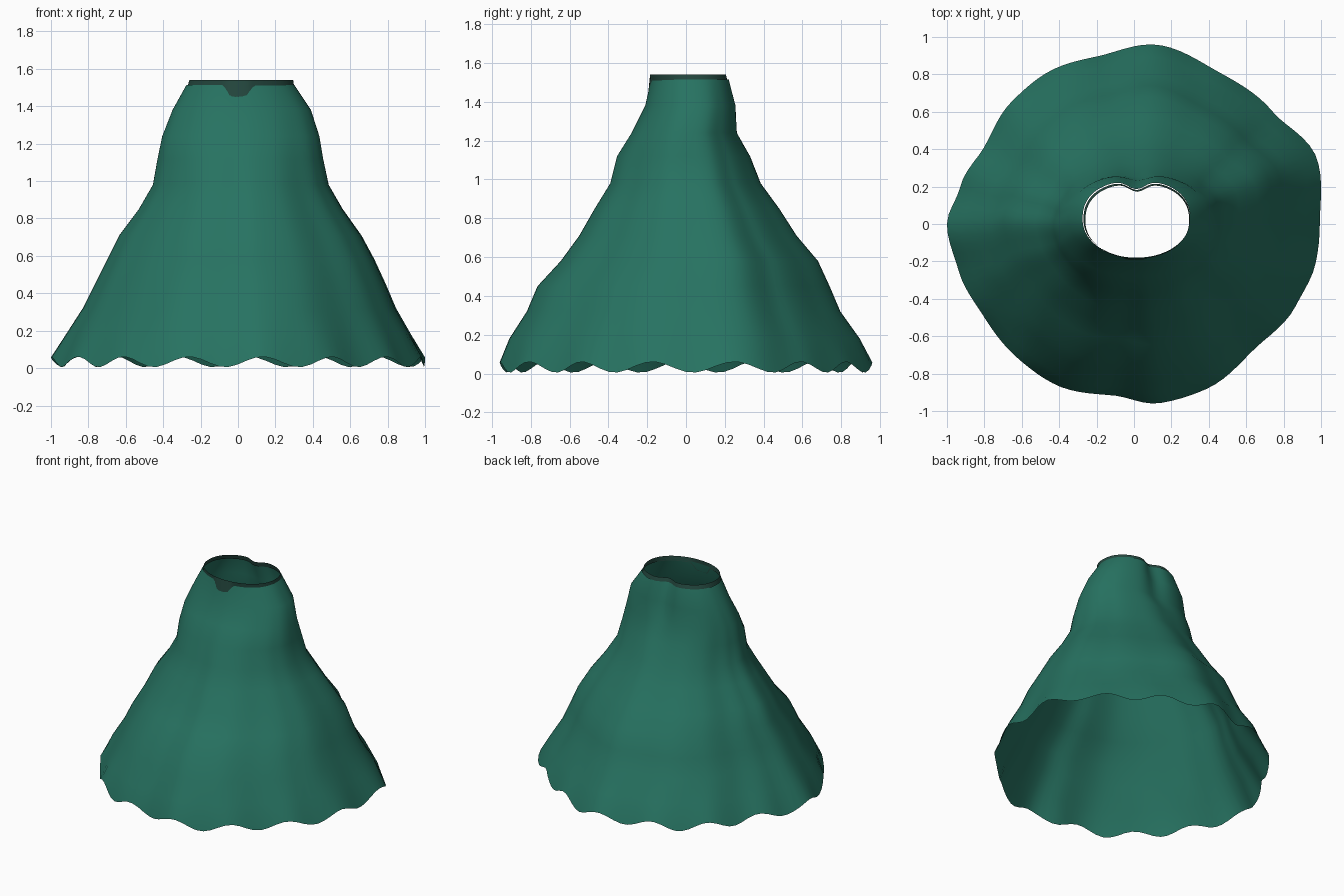
import bpy, bmesh, math
from mathutils import Vector

if "Cube" in bpy.data.objects:
    bpy.data.objects.remove(bpy.data.objects["Cube"])

N = 120  # points around each ring


def material(name, rgb):
    m = bpy.data.materials.new(name)
    m.diffuse_color = (*rgb, 1)
    m.use_nodes = True
    m.node_tree.nodes["Principled BSDF"].inputs["Base Color"].default_value = m.diffuse_color
    return m


green = material("green cloth", (0.02, 0.17, 0.12))
dark = material("dark green trim", (0.018, 0.065, 0.05))

# height, left, right, front, back reach of the skirt
PROFILE = [
    (1.515, -.275, .30, -.18, .22), (1.38, -.35, .39, -.21, .255),
    (1.24, -.405, .435, -.28, .262), (1.12, -.43, .455, -.355, .33),
    (.98, -.455, .485, -.39, .385), (.85, -.53, .56, -.47, .48),
    (.71, -.635, .66, -.55, .57), (.58, -.70, .73, -.645, .68),
    (.45, -.765, .79, -.765, .74), (.32, -.83, .845, -.82, .795),
    (.18, -.92, .925, -.91, .895), (.033, -1, 1, -.96, .96),
]
# hem outline: angle in degrees, radius
HEM = [(0, 1.0), (20, 1.045), (39, .96), (61, .935), (82, .97), (102, .92),
       (119, .935), (135, .926), (152, .90), (168, .95), (180, 1.0), (195, .97),
       (212, .943), (229, .95), (244, .957), (264, .925), (278, .97),
       (294, .967), (314, .933), (333, .975), (348, 1.0), (360, 1.0)]


def hem_radius(deg):
    for (a, ra), (b, rb) in zip(HEM, HEM[1:]):
        if a <= deg <= b:
            f = (deg - a) / (b - a)
            f = f * f * (3 - 2 * f)
            return ra + (rb - ra) * f


def fit(points, box):
    """Stretch an outline so it fills left, right, front, back exactly."""
    x0, x1 = min(p.x for p in points), max(p.x for p in points)
    y0, y1 = min(p.y for p in points), max(p.y for p in points)
    l, r, f, b = box
    return [Vector((l + (p.x - x0) / (x1 - x0) * (r - l),
                    f + (p.y - y0) / (y1 - y0) * (b - f))) for p in points]


ANGLES = [math.tau * i / N for i in range(N)]
hem_shape = fit([Vector((math.cos(a), math.sin(a))) * hem_radius(math.degrees(a))
                 for a in ANGLES], (-1, 1, -1, 1))


def waist_shape(notch):
    """Rounded oval with a dent at the middle of the back."""
    pts = []
    for a in ANGLES:
        c, s = math.cos(a), math.sin(a)
        k = .85 if s > 0 else .97
        x = math.copysign(abs(c) ** k, c)
        y = math.copysign(abs(s) ** k, s)
        if s > 0:
            y -= notch * math.exp(-(x / .22) ** 2)
        pts.append(Vector((x, y)))
    return fit(pts, (-1, 1, -1, 1))


def outline(z, box):
    t = min(1, max(0, (1.5 - z) / .75))
    top = waist_shape(.22 * max(0, 1 - t * 1.6))
    return fit([p.lerp(q, t) for p, q in zip(top, hem_shape)], box)


def loft(name, rings, mat):
    bm = bmesh.new()
    loops = [[bm.verts.new(p) for p in ring] for ring in rings]
    for up, low in zip(loops, loops[1:]):
        for i in range(N):
            j = (i + 1) % N
            bm.faces.new((low[i], low[j], up[j], up[i]))
    me = bpy.data.meshes.new(name)
    bm.to_mesh(me)
    bm.free()
    me.materials.append(mat)
    ob = bpy.data.objects.new(name, me)
    bpy.context.collection.objects.link(ob)
    me.shade_smooth()
    return ob


# flared skirt body with a scalloped hem
rings = []
for z, *box in PROFILE:
    wave = .028 if z < .1 else 0
    rings.append([(p.x, p.y, z + wave * math.cos(15 * (a + math.radians(82))))
                  for p, a in zip(outline(z, box), ANGLES)])
loft("skirt", rings, green)

# thin waistband, dipping into a small tab at the front
band_top, band_low = [], []
for p, q in zip(outline(1.54, (-.26, .295, -.185, .205)),
                outline(1.51, (-.27, .30, -.18, .215))):
    tab = max(0, min(1, (.085 - abs(q.x)) / .04)) if q.y < 0 else 0
    band_top.append((p.x, p.y, 1.54))
    band_low.append((q.x, q.y - .014 * tab, 1.505 - .055 * tab))
loft("waistband", [band_top, band_low], dark)
